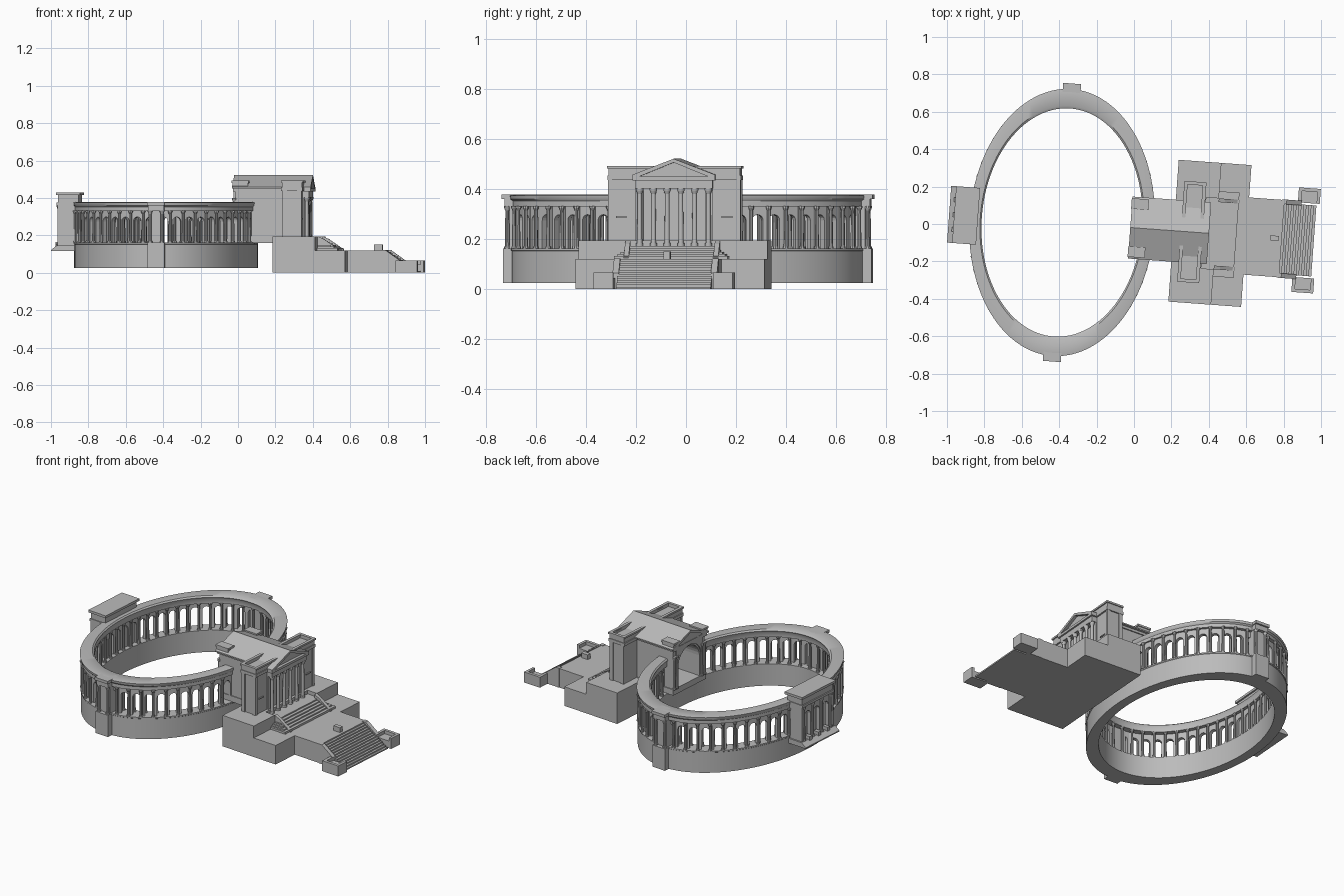
import bpy, bmesh, math
from mathutils import Matrix, Vector

cube = bpy.data.objects.get("Cube")
if cube:
    bpy.data.objects.remove(cube, do_unlink=True)

stone = bpy.data.materials.new("pale grey stone")
stone.use_nodes = True
GREY = (0.5, 0.5, 0.5, 1)
stone.diffuse_color = GREY
stone.node_tree.nodes["Principled BSDF"].inputs["Base Color"].default_value = GREY

# The whole complex is turned slightly about the centre of the oval
PLACE = Matrix.Translation((-0.385, 0.008, 0)) @ Matrix.Rotation(math.radians(-4.2), 4, "Z")


def finish(name, bm, smooth=False):
    bmesh.ops.recalc_face_normals(bm, faces=bm.faces)
    bm.transform(PLACE)
    mesh = bpy.data.meshes.new(name)
    bm.to_mesh(mesh)
    bm.free()
    mesh.materials.append(stone)
    ob = bpy.data.objects.new(name, mesh)
    bpy.context.collection.objects.link(ob)
    if smooth:
        bpy.ops.object.select_all(action="DESELECT")
        ob.select_set(True)
        bpy.context.view_layer.objects.active = ob
        bpy.ops.object.shade_smooth_by_angle(angle=math.radians(35))


def prism(bm, pts, place, d0, d1):
    """Extrude a 2D outline from depth d0 to d1; place(a, z, d) gives the 3D point."""
    ends = [[bm.verts.new(place(a, z, d)) for a, z in pts] for d in (d0, d1)]
    bm.faces.new(ends[0])
    bm.faces.new(ends[1][::-1])
    for i in range(len(pts)):
        j = (i + 1) % len(pts)
        bm.faces.new((ends[0][i], ends[0][j], ends[1][j], ends[1][i]))


def along_x(a, z, d):
    return Vector((d, a, z))


def along_y(a, z, d):
    return Vector((a, d, z))


def box(bm, x0, x1, y0, y1, z0, z1):
    prism(bm, [(x0, z0), (x1, z0), (x1, z1), (x0, z1)], along_y, y0, y1)


def rim(bm, x0, x1, y0, y1, z0, z1, t):
    box(bm, x0, x1, y0, y0 + t, z0, z1)
    box(bm, x0, x1, y1 - t, y1, z0, z1)
    box(bm, x0, x0 + t, y0 + t, y1 - t, z0, z1)
    box(bm, x1 - t, x1, y0 + t, y1 - t, z0, z1)


def column(bm, x, y, r, z0, z1, seg=10):
    h = z1 - z0
    for ra, rb, a, b in ((1.35, 1.35, 0, .05), (1, .85, .05, .9), (.9, 1.4, .9, .96), (1.45, 1.45, .96, 1)):
        m = Matrix.Translation((x, y, z0 + h * (a + b) / 2))
        bmesh.ops.create_cone(bm, cap_ends=True, segments=seg, radius1=r * ra, radius2=r * rb,
                              depth=h * (b - a), matrix=m)


def arch_outline(w, o, z0, spring, z1, seg=8):
    arc = [(-o * math.cos(math.pi * i / seg), spring + o * math.sin(math.pi * i / seg)) for i in range(seg + 1)]
    return [(-w, z0), (-o, z0)] + arc + [(o, z0), (w, z0), (w, z1), (-w, z1)]


def stairs(bm, x0, x1, y, top, bottom, n, flare=0.0):
    for i in range(n):
        z = top - (top - bottom) * i / n
        box(bm, x0, x0 + (x1 - x0) * (i + 1) / n, -y - flare * i / n, y + flare * i / n, 0, z)


# ---- Oval colonnade: t = 0 is the inner edge, t = 1 the outer edge
def oval(t, ang, z=0.0):
    return Vector(((0.432 + 0.058 * t) * math.cos(ang), (0.615 + 0.093 * t) * math.sin(ang), z))


def sweep(bm, profile, a0, a1, seg):
    closed = a1 - a0 > 6.28
    rows = [[bm.verts.new(oval(t, a0 + (a1 - a0) * i / seg, z)) for t, z in profile]
            for i in range(seg if closed else seg + 1)]
    n = len(profile)
    for i in range(seg):
        r, s = rows[i], rows[(i + 1) % len(rows)]
        for k in range(n):
            bm.faces.new((r[k], r[(k + 1) % n], s[(k + 1) % n], s[k]))
    if not closed:
        bm.faces.new(rows[0])
        bm.faces.new(rows[-1])


TAU, GAP = 2 * math.pi, 0.2
bm = bmesh.new()
sweep(bm, [(0, .025), (1, .025), (1, .152), (1.03, .154), (1.03, .162), (0, .162)], 0, TAU, 96)
finish("oval_base", bm, True)

bm = bmesh.new()
sweep(bm, [(.05, .33), (.95, .33), (.95, .352), (1.05, .36), (1.08, .375), (.9, .378),
           (.1, .378), (-.04, .37), (.05, .358)], GAP, TAU - GAP, 96)
finish("oval_entablature", bm, True)

# Bays of equal length around the oval
fine = [TAU * i / 2000 for i in range(2001)]
length = [0.0]
for a, b in zip(fine, fine[1:]):
    length.append(length[-1] + (oval(.6, b) - oval(.6, a)).length)
BAYS = 52
cuts, k = [], 0
for i in range(BAYS + 1):
    while k < 2000 and length[k] < length[-1] * i / BAYS:
        k += 1
    cuts.append(fine[k])

arcade, columns = bmesh.new(), bmesh.new()
for a, b in zip(cuts, cuts[1:]):
    if a < GAP - .06 or b > TAU - GAP + .06:
        continue
    p, q = oval(.6, a), oval(.6, b)
    mid, tan = (p + q) / 2, (q - p).normalized()
    nor = Vector((tan.y, -tan.x, 0))
    w = (q - p).length / 2
    prism(arcade, arch_outline(w, w * .66, .16, .275, .335),
          lambda s, z, d: mid + tan * s + nor * d + Vector((0, 0, z)), -.012, .012)
    for t in (.15, .93):
        c = oval(t, a)
        column(columns, c.x, c.y, .008, .162, .332, 8)
finish("oval_arcade", arcade)
finish("oval_columns", columns, True)

# Projecting bays at both ends of the long axis
bm = bmesh.new()
for s in (-1, 1):
    for w, y0, y1, z0, z1 in ((.046, .65, .74, .025, .162), (.04, .65, .715, .162, .335),
                              (.043, .65, .735, .33, .36), (.048, .65, .745, .36, .378)):
        box(bm, -w, w, *sorted((s * y0, s * y1)), z0, z1)
    for x in (-.032, .032):
        column(bm, x, s * .724, .009, .162, .332)
finish("end_bays", bm)

# ---- Fountain wall on the far side of the oval
bm = bmesh.new()
prism(bm, [(-.605, .115), (-.605, .122), (-.575, .145), (-.46, .145), (-.46, .115)], along_y, -.152, .152)
box(bm, -.52, -.46, -.14, .14, .14, .37)
for s in (-1, 1):
    box(bm, -.57, -.46, *sorted((s * .118, s * .142)), .14, .37)
for i in (-1, 0, 1):
    prism(bm, arch_outline(.04, .027, .14, .29, .37),
          lambda a, z, d, c=i * .08: Vector((d, a + c, z)), -.56, -.535)
    box(bm, -.585, -.55, i * .08 - .012, i * .08 + .012, .14, .165)
for i in (-1.5, -.5, .5, 1.5):
    column(bm, -.565, i * .08, .009, .145, .36)
box(bm, -.575, -.455, -.145, .145, .36, .375)
box(bm, -.568, -.46, -.14, .14, .375, .415)
box(bm, -.578, -.45, -.152, .152, .415, .43)
finish("fountain_wall", bm)

# ---- Terraces and stairs
bm = bmesh.new()
box(bm, .598, .76, -.38, .38, 0, .195)
for s in (-1, 1):
    box(bm, .76, .827, *sorted((s * .19, s * .38)), 0, .195)
box(bm, .76, .83, -.19, .19, 0, .172)
box(bm, .827, .988, -.38, .38, 0, .12)
box(bm, .988, 1.17, -.207, .207, 0, .12)
box(bm, 1.115, 1.162, -.013, .013, .12, .15)
finish("terraces", bm)

bm = bmesh.new()
stairs(bm, .827, .935, .17, .172, .125, 6, .07)
stairs(bm, 1.165, 1.35, .19, .12, 0, 14)
finish("stairs", bm)

bm = bmesh.new()
for s in (-1, 1):
    prism(bm, [(1.165, 0), (1.27, 0), (1.27, .065), (1.19, .122), (1.165, .122)], along_y, s * .185, s * .21)
    prism(bm, [(.827, .1), (.94, .1), (.94, .125), (.86, .18), (.827, .195)], along_y, s * .17, s * .19)
    box(bm, 1.25, 1.367, *sorted((s * .2, s * .28)), 0, .045)
    box(bm, 1.25, 1.367, *sorted((s * .262, s * .28)), .045, .066)
    box(bm, 1.25, 1.268, *sorted((s * .2, s * .262)), .045, .066)
    box(bm, 1.35, 1.367, *sorted((s * .2, s * .262)), .045, .066)
finish("stair_parapets", bm)

# ---- Temple: hall with a vaulted niche towards the oval
bm = bmesh.new()
box(bm, .375, .73, -.148, .148, .16, .197)
prism(bm, arch_outline(.143, .095, .195, .325, .45, 16), along_x, .38, .56)
prism(bm, arch_outline(.12, .105, .195, .325, .445, 16), along_x, .372, .385)
box(bm, .56, .72, -.143, .143, .195, .45)
box(bm, .37, .7, -.15, .15, .435, .455)
for s in (-1, 1):
    for y in (.112, .136):
        column(bm, .376, s * y, .009, .195, .4)
finish("hall", bm)

# Side wings with hollow attic parapets
bm = bmesh.new()
box(bm, .645, .742, -.26, .26, .195, .45)
box(bm, .637, .752, -.268, .268, .436, .455)
box(bm, .645, .744, -.26, .26, .455, .472)
rim(bm, .642, .748, -.264, .264, .455, .485, .012)
rim(bm, .637, .755, -.27, .27, .482, .493, .018)
for s in (-1, 1):
    box(bm, .74, .748, *sorted((s * .19, s * .235)), .285, .292)
    for x in (.655, .735):
        box(bm, x - .012, x + .012, *sorted((s * .25, s * .266)), .195, .44)
finish("wings", bm)

# Portico with six columns
bm = bmesh.new()
for i in range(6):
    column(bm, .765, -.138 + i * .0552, .0105, .172, .405, 12)
for s in (-1, 1):
    box(bm, .72, .75, *sorted((s * .125, s * .155)), .172, .41)
finish("portico_columns", bm, True)

bm = bmesh.new()
box(bm, .70, .778, -.155, .155, .403, .435)
box(bm, .70, .788, -.166, .166, .435, .45)
prism(bm, [(-.15, .448), (.15, .448), (0, .508)], along_x, .70, .77)
finish("portico_entablature", bm)

# Gabled roof and the block behind it
bm = bmesh.new()
prism(bm, [(-.166, .45), (-.14, .45), (0, .507), (.14, .45), (.166, .45), (.166, .458), (0, .522), (-.166, .458)],
      along_x, .366, .788)
prism(bm, [(-.145, .445), (.145, .445), (0, .51)], along_x, .372, .7)
finish("gabled_roof", bm)

bm = bmesh.new()
for s in (-1, 1):
    box(bm, .368, .45, *sorted((s * .105, s * .152)), .45, .484)
    box(bm, .363, .455, *sorted((s * .1, s * .157)), .48, .492)
finish("roof_corner_blocks", bm)
